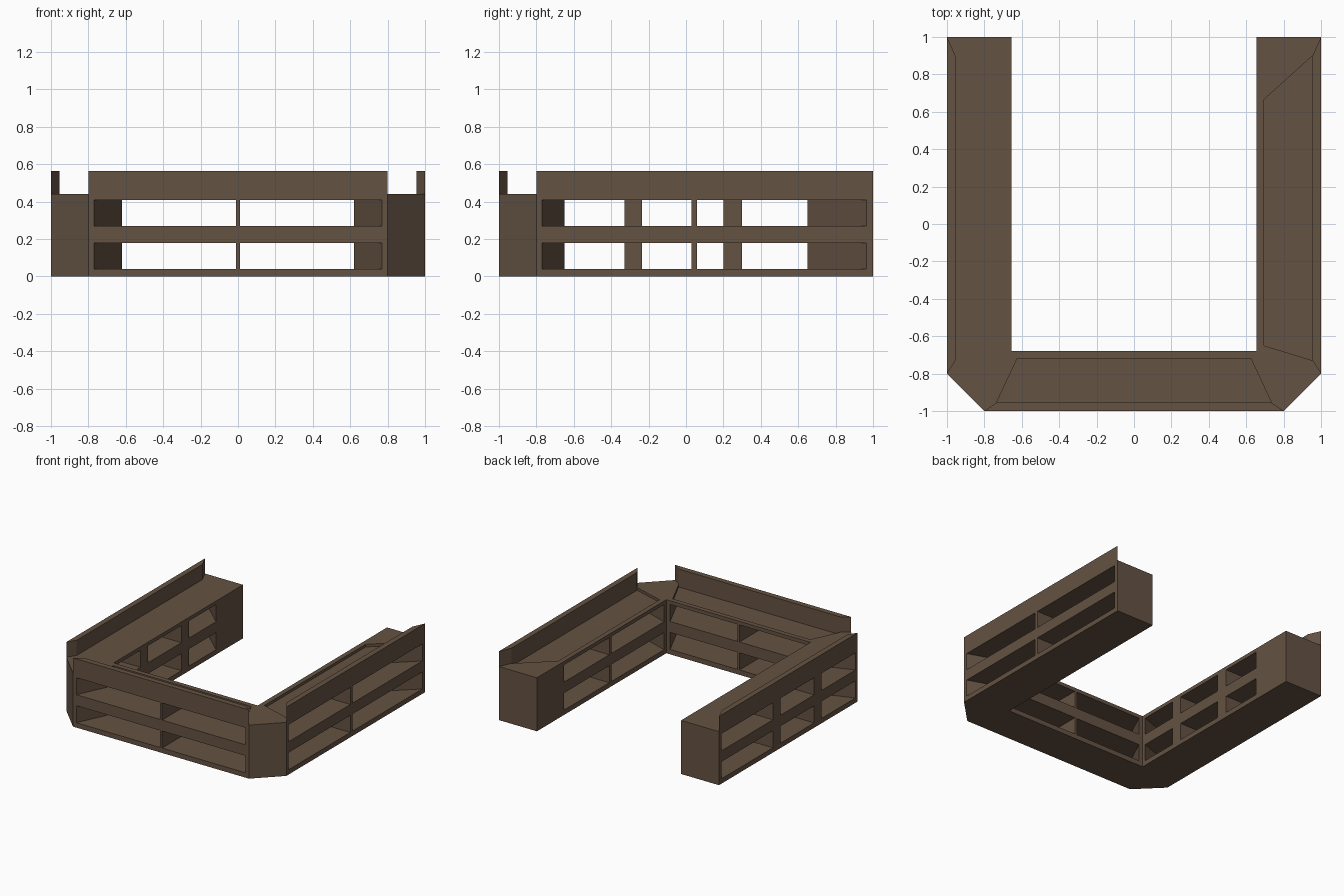
import bpy, bmesh

if "Cube" in bpy.data.objects:
    bpy.data.objects.remove(bpy.data.objects["Cube"])

wood = bpy.data.materials.new("dark_wood")
wood.diffuse_color = (0.13, 0.085, 0.056, 1)
wood.use_nodes = True
wood.node_tree.nodes["Principled BSDF"].inputs["Base Color"].default_value = wood.diffuse_color


def prisms(name, items):
    """One object from vertical prisms: (plan outline, z bottom, z top)."""
    bm = bmesh.new()
    for pts, z0, z1 in items:
        lo = [bm.verts.new((x, y, z0)) for x, y in pts]
        hi = [bm.verts.new((x, y, z1)) for x, y in pts]
        n = len(pts)
        bm.faces.new(lo[::-1])
        bm.faces.new(hi)
        for i in range(n):
            j = (i + 1) % n
            bm.faces.new((lo[i], lo[j], hi[j], hi[i]))
    bmesh.ops.recalc_face_normals(bm, faces=bm.faces[:])
    me = bpy.data.meshes.new(name)
    bm.to_mesh(me)
    bm.free()
    me.materials.append(wood)
    ob = bpy.data.objects.new(name, me)
    bpy.context.collection.objects.link(ob)
    return ob


def mirrored(pts):
    return [(-x, y) for x, y in pts]


def bay(o0, o1, i0, i1, outer, inner):
    """Tapered cutter plan from the outer face span to the inner face span,
    carried a little past both faces. Returns (along, depth) pairs."""
    def at(a, b, t):
        return a + (b - a) * t
    t0, t1 = -0.06, 1.06
    d0, d1 = at(outer, inner, t0), at(outer, inner, t1)
    return [(at(o0, i0, t0), d0), (at(o1, i1, t0), d0),
            (at(o1, i1, t1), d1), (at(o0, i0, t1), d1)]


TOP, RIM = 0.44, 0.565
ROWS = ((0.04, 0.18), (0.27, 0.41))

# U-shaped counter body with clipped front corners
right = [(0.8, -1), (1, -0.8), (1, 1), (0.655, 1), (0.655, -0.68)]
counter = prisms("counter_body", [(right + mirrored(right)[::-1], 0, TOP)])

# See-through shelf bays, two rows on each wing
front = [bay(-0.77, -0.01, -0.62, -0.01, -1, -0.68),
         bay(0.01, 0.77, 0.01, 0.62, -1, -0.68)]
right_side = [bay(-0.77, 0.03, -0.65, 0.03, 1, 0.655),
              bay(0.06, 0.965, 0.06, 0.65, 1, 0.655)]
left_side = [bay(-0.77, -0.33, -0.65, -0.33, -1, -0.655),
             bay(-0.235, 0.2, -0.235, 0.2, -1, -0.655),
             bay(0.3, 0.965, 0.3, 0.65, -1, -0.655)]
plans = front + [[(d, a) for a, d in b] for b in right_side + left_side]
cuts = [(p, z0, z1) for p in plans for z0, z1 in ROWS]

# Shallow worktop recesses on the front and right wings
cuts.append(([(-0.735, -0.955), (0.735, -0.955), (0.625, -0.72), (-0.625, -0.72)], 0.418, 0.5))
cuts.append(([(0.955, -0.73), (0.955, 0.9), (0.695, 0.665), (0.695, -0.65)], 0.418, 0.5))

cutter = prisms("bay_cutter", cuts)
cutter.hide_render = True
mod = counter.modifiers.new("bays", 'BOOLEAN')
mod.operation = 'DIFFERENCE'
mod.solver = 'EXACT'
mod.object = cutter
bpy.context.view_layer.objects.active = counter
counter.select_set(True)
bpy.ops.object.modifier_apply(modifier=mod.name)
bpy.data.objects.remove(cutter, do_unlink=True)

# Raised privacy panels with mitred ends along the outer edges
side = [(1, -0.8), (1, 1), (0.955, 0.9), (0.955, -0.73)]
prisms("front_panel", [([(-0.8, -1), (0.8, -1), (0.735, -0.955), (-0.735, -0.955)], TOP, RIM)])
prisms("right_panel", [(side, TOP, RIM)])
prisms("left_panel", [(mirrored(side), TOP, RIM)])
